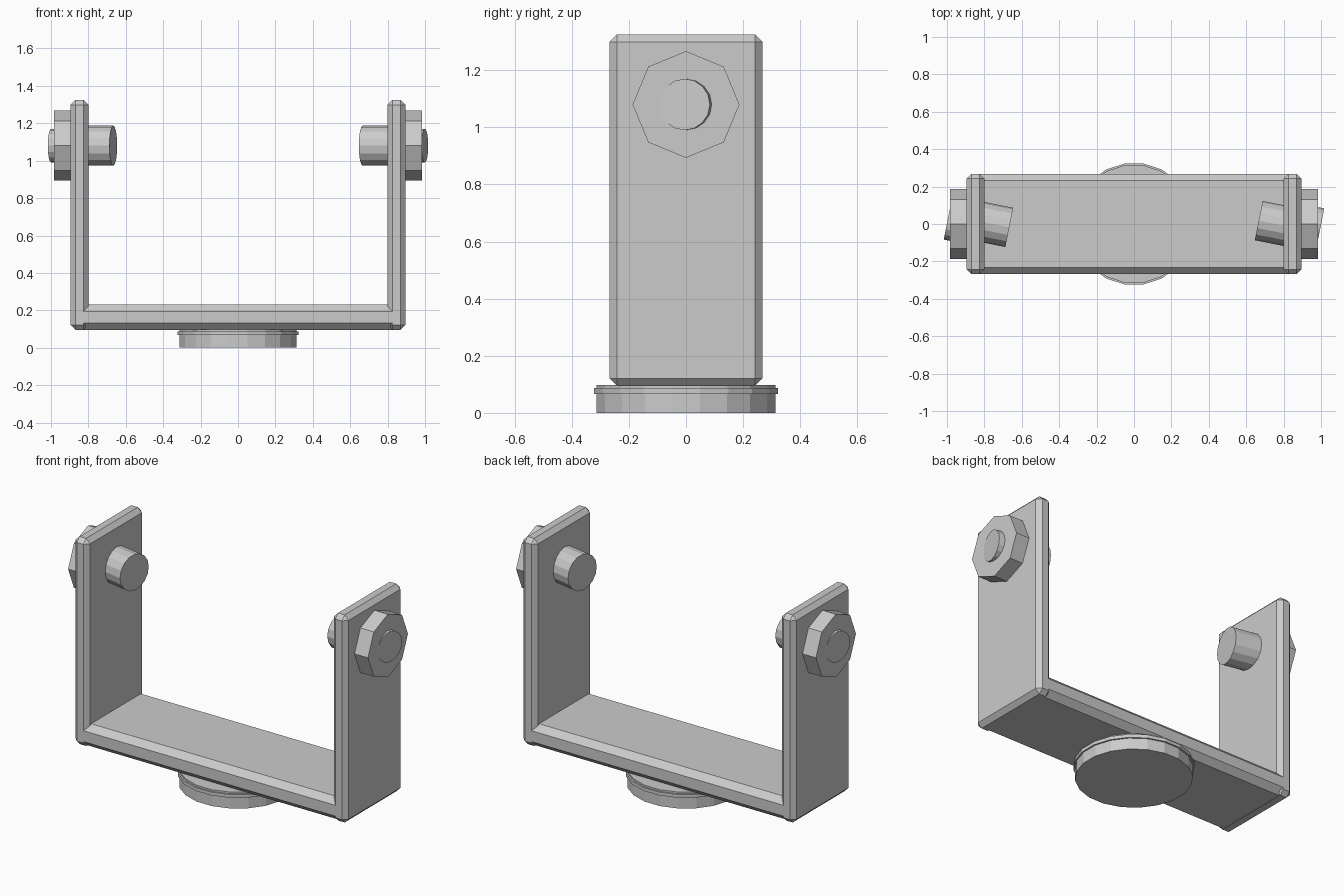
import bpy, math

cube = bpy.data.objects.get("Cube")
if cube:
    bpy.data.objects.remove(cube, do_unlink=True)

grey = bpy.data.materials.new("plain grey")
grey.use_nodes = True
COLOUR = (0.6, 0.6, 0.6, 1)
grey.diffuse_color = COLOUR
grey.node_tree.nodes["Principled BSDF"].inputs["Base Color"].default_value = COLOUR


def finish(name):
    ob = bpy.context.object
    ob.name = name
    ob.data.materials.append(grey)
    return ob


def chamfered_box(name, low, high, chamfer):
    centre = [(a + b) / 2 for a, b in zip(low, high)]
    bpy.ops.mesh.primitive_cube_add(size=1, location=centre)
    ob = finish(name)
    ob.scale = [b - a for a, b in zip(low, high)]
    bpy.ops.object.transform_apply(location=False, rotation=False, scale=True)
    bevel = ob.modifiers.new("chamfer", 'BEVEL')
    bevel.width = chamfer
    bevel.segments = 1
    bevel.limit_method = 'NONE'


def disc(name, sides, radius, z0, z1):
    bpy.ops.mesh.primitive_cylinder_add(vertices=sides, radius=radius, depth=z1 - z0,
                                        location=(0, 0, (z0 + z1) / 2),
                                        rotation=(0, 0, math.pi / sides))
    finish(name)


def side_rod(name, sides, radius, x0, x1, turn):
    # Cylinder lying along x at the pivot height
    bpy.ops.mesh.primitive_cylinder_add(vertices=sides, radius=radius, depth=abs(x1 - x0),
                                        location=((x0 + x1) / 2, 0, PIVOT_Z),
                                        rotation=(turn, math.pi / 2, 0))
    ob = finish(name)
    # Spin about the rod's own axis, after laying it down
    ob.rotation_euler = (turn, math.pi / 2, 0)


PIVOT_Z = 1.08
HALF_DEPTH = 0.268

# U-shaped bracket
chamfered_box("base_plate", (-0.88, -HALF_DEPTH, 0.096), (0.88, HALF_DEPTH, 0.23), 0.035)
for side, s in (("left", 1), ("right", -1)):
    inner, outer = sorted((0.8 * s, 0.895 * s))
    chamfered_box(side + "_arm", (inner, -HALF_DEPTH, 0.095), (outer, HALF_DEPTH, 1.325), 0.026)
    # Pivot hardware
    side_rod(side + "_nut", 8, 0.187, 0.88 * s, 0.983 * s, 0)
    side_rod(side + "_bolt_end", 16, 0.09, 0.95 * s, 1.0 * s, math.pi / 16)
    side_rod(side + "_pivot_pin", 16, 0.107, 0.665 * s, 0.85 * s, math.pi / 16)

# Swivel foot
disc("swivel_foot", 20, 0.318, 0, 0.097)
disc("foot_rim", 20, 0.327, 0.067, 0.087)
